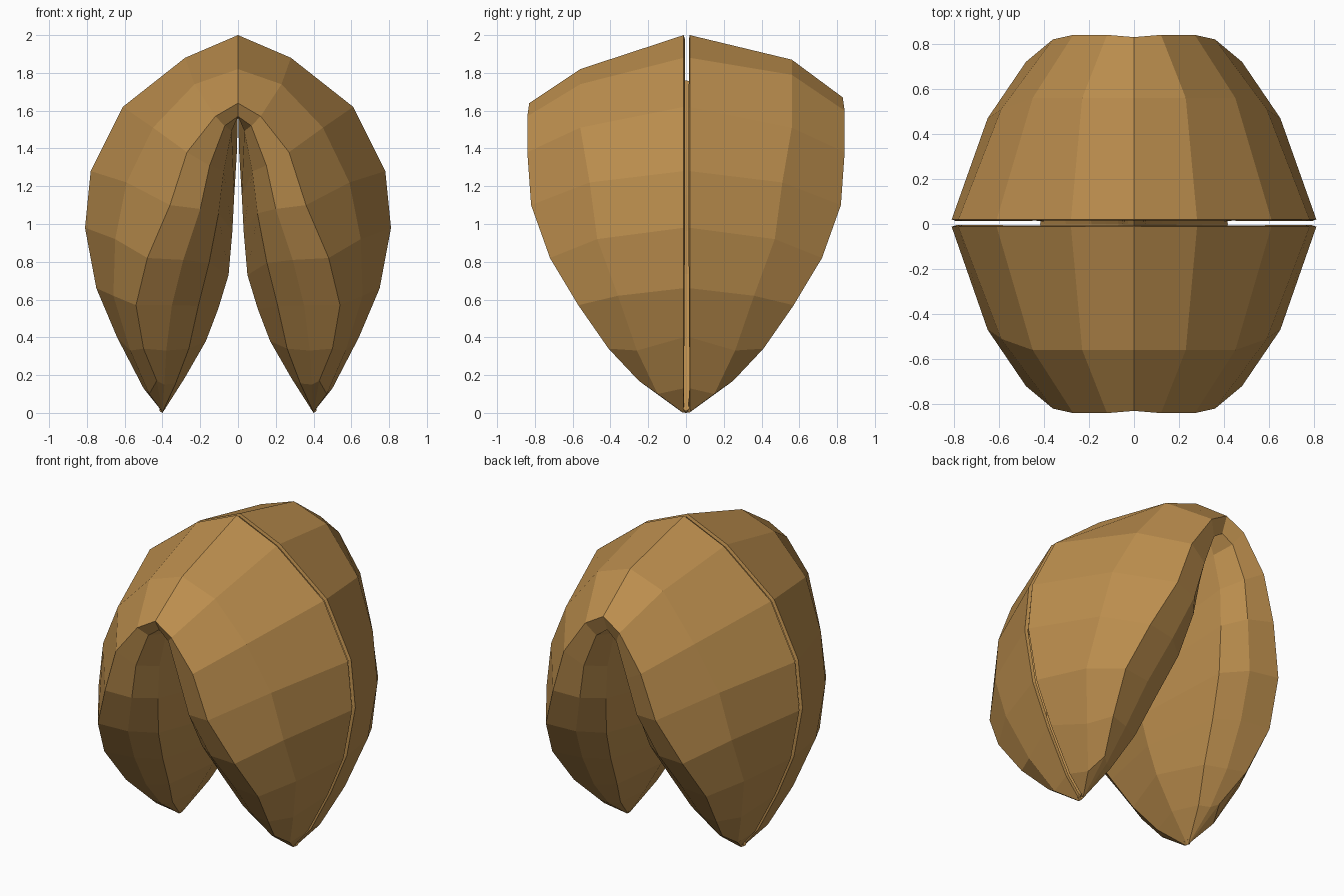
import bpy

if "Cube" in bpy.data.objects:
    bpy.data.objects.remove(bpy.data.objects["Cube"])

# Profiles of the right lobe, from the top crease down to the tip
SEAM = [(0, 2.0), (.28, 1.88), (.61, 1.62), (.78, 1.28), (.81, .98),
        (.75, .66), (.64, .4), (.5, .13), (.4, .01)]
SIDE = [(0, .56, 1.82), (.23, .56, 1.74), (.45, .56, 1.51), (.59, .51, 1.22), (.65, .47, .92),
        (.66, .36, .62), (.57, .26, .33), (.47, .15, .1), (.4, .02, .005)]
RIM = [(0, .83, 1.64), (.12, .84, 1.57), (.27, .84, 1.38), (.36, .82, 1.1), (.48, .72, .82),
       (.54, .57, .57), (.5, .41, .34), (.43, .25, .17), (.4, .02, .003)]
LIP = [(0, .79, 1.57), (.07, .8, 1.52), (.15, .81, 1.31), (.2, .78, 1.08), (.29, .69, .81),
       (.35, .54, .57), (.38, .38, .33), (.39, .22, .15), (.4, .015, .002)]
FOLD = [(0, 1.74), (.006, 1.38), (.02, 1.15), (.03, .96), (.05, .73),
        (.105, .55), (.17, .38), (.285, .18), (.4, 0)]


def section(i, side):
    """Cross-section from outer seam, round the rim, in to the fold."""
    lift = .05 if side > 0 and i < 2 else 0
    gap = .02 if side > 0 else .012
    b, c, d = SIDE[i], RIM[i], LIP[i]
    fx, fz = FOLD[i]
    inner = (fx + (d[0] - fx) * .43, d[1] * .84, fz + (d[2] - fz) * .8)
    pts = [(SEAM[i][0], gap, SEAM[i][1]), (b[0], b[1], b[2] + lift),
           (c[0], c[1], c[2] + lift * .6), d, inner, (fx, 0, fz)]
    return [(x, y * side, z) for x, y, z in pts]


# Both sheets of the folded shell, joined along the inner fold
verts, faces = [], []
for side in (-1, 1):
    base = len(verts)
    for i in range(9):
        verts += section(i, side)
    for i in range(8):
        for j in range(5):
            a = base + i * 6 + j
            f = (a, a + 1, a + 7, a + 6)
            faces.append(f if side < 0 else f[::-1])

mesh = bpy.data.meshes.new("folded_shell")
mesh.from_pydata(verts, [], faces)
shell = bpy.data.objects.new("folded_shell", mesh)
bpy.context.collection.objects.link(shell)

# Mirror to the left lobe, weld the fold, give the wafer thickness
mirror = shell.modifiers.new("mirror", 'MIRROR')
mirror.use_axis[0] = True
weld = shell.modifiers.new("weld", 'WELD')
weld.merge_threshold = .001
solid = shell.modifiers.new("thickness", 'SOLIDIFY')
solid.thickness = .02
solid.offset = -1

mat = bpy.data.materials.new("baked_wafer")
mat.diffuse_color = (.5, .27, .075, 1)
mat.use_nodes = True
mat.node_tree.nodes["Principled BSDF"].inputs["Base Color"].default_value = mat.diffuse_color
mesh.materials.append(mat)
